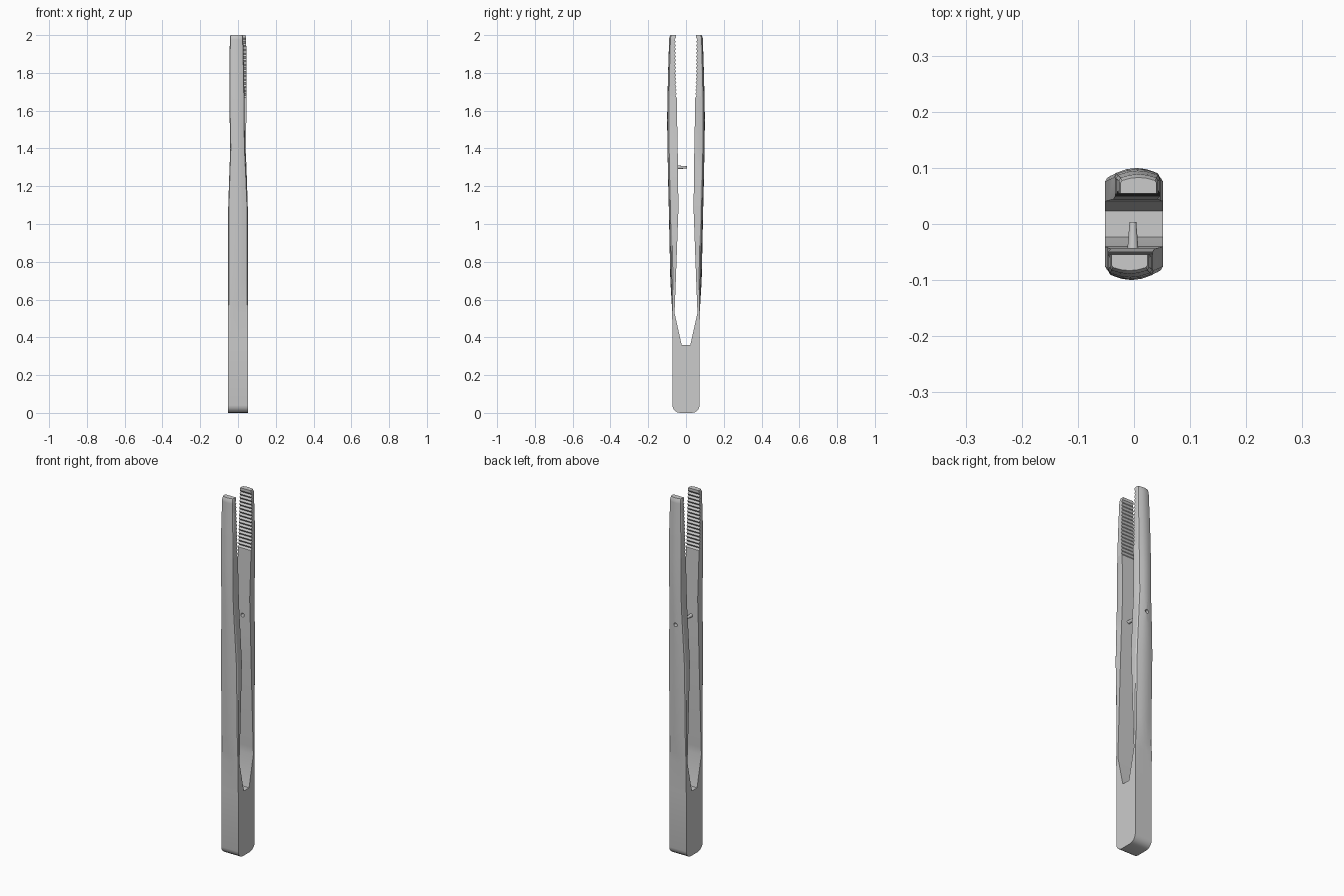
import bpy, bmesh, math
from mathutils import Matrix

if "Cube" in bpy.data.objects:
    bpy.data.objects.remove(bpy.data.objects["Cube"])

# Key sections of one arm: z, inner y, outer y, left x, right x, crown depth
W = 0.052
SECTIONS = [
    (0.000, 0.000, 0.032, -W, W, 0),
    (0.003, 0.000, 0.047, -W, W, 0),
    (0.012, 0.000, 0.060, -W, W, 0),
    (0.025, 0.000, 0.069, -W, W, 0),
    (0.040, 0.000, 0.072, -W, W, 0),
    (0.360, 0.000, 0.072, -W, W, 0),
    (0.360, 0.023, 0.072, -W, W, 0),
    (0.530, 0.061, 0.073, -W, W, 0.000),
    (0.570, 0.059, 0.075, -W, W, 0.003),
    (0.700, 0.054, 0.083, -W, W, 0.014),
    (1.080, 0.040, 0.091, -W, W, 0.016),
    (1.240, 0.042, 0.095, -0.045, 0.047, 0.016),
    (1.400, 0.044, 0.098, -0.037, 0.041, 0.016),
    (1.550, 0.047, 0.100, -0.035, 0.044, 0.016),
    (1.670, 0.049, 0.098, -0.034, 0.046, 0.015),
    (1.800, 0.052, 0.095, -0.032, 0.046, 0.014),
    (1.985, 0.054, 0.089, -0.027, 0.043, 0.012),
    (2.000, 0.054, 0.083, -0.024, 0.040, 0.010),
]
# Crown shape: fraction across the half width, fraction of crown depth
CROWN = [(-1, 1), (-.92, .55), (-.45, .15), (0, 0), (.45, .15), (.92, .55), (1, 1)]


def with_teeth(sections, start=1.67, end=1.985, count=16):
    """Insert alternating peak and valley sections into the gripping zone."""
    out = [s for s in sections if s[0] <= start]
    step = (end - start) / (2 * count)
    for i in range(1, 2 * count + 1):
        z = start + i * step
        a, b = next((a, b) for a, b in zip(sections, sections[1:])
                    if a[0] <= z <= b[0] + 1e-6 and b[0] > a[0])
        t = (z - a[0]) / (b[0] - a[0])
        s = [p + (q - p) * t for p, q in zip(a, b)]
        s[1] += 0.007 * (i % 2)
        out.append(tuple(s))
    return out + [s for s in sections if s[0] > end + 1e-6]


def ring(bm, z, yi, yo, xl, xr, c):
    mid, half = (xl + xr) / 2, (xr - xl) / 2
    pts = [(mid + f * half, yo - d * c) for f, d in CROWN]
    pts = [(xl, yi)] + pts + [(xr, yi)]
    return [bm.verts.new((x, y, z)) for x, y in pts]


def cone(name, r1, r2, depth, location, direction):
    bpy.ops.mesh.primitive_cone_add(vertices=20, radius1=r1, radius2=r2, depth=depth,
                                    location=location, rotation=(-direction * math.pi / 2, 0, 0))
    bpy.context.object.name = name
    return bpy.context.object


# Body: loft half the tool, then turn a copy by 180 degrees for the other arm
bm = bmesh.new()
rings = [ring(bm, *s) for s in with_teeth(SECTIONS)]
for a, b in zip(rings, rings[1:]):
    n = len(a)
    for i in range(n):
        j = (i + 1) % n
        bm.faces.new((a[i], a[j], b[j], b[i]))
bm.faces.new(rings[0])
bm.faces.new(rings[-1])
inside = [f for f in bm.faces if all(abs(v.co.y) < 1e-6 for v in f.verts)]
bmesh.ops.delete(bm, geom=inside, context='FACES')
copy = bmesh.ops.duplicate(bm, geom=bm.verts[:] + bm.edges[:] + bm.faces[:])
bmesh.ops.rotate(bm, verts=[v for v in copy['geom'] if isinstance(v, bmesh.types.BMVert)],
                 cent=(0, 0, 0), matrix=Matrix.Rotation(math.pi, 3, 'Z'))
bmesh.ops.remove_doubles(bm, verts=bm.verts[:], dist=1e-5)
bmesh.ops.dissolve_degenerate(bm, edges=bm.edges[:], dist=1e-6)
bmesh.ops.recalc_face_normals(bm, faces=bm.faces[:])
mesh = bpy.data.meshes.new("tweezer_body")
bm.to_mesh(mesh)
bm.free()
body = bpy.data.objects.new("tweezer_body", mesh)
bpy.context.collection.objects.link(body)

# Alignment hole through the rear arm
cutter = cone("hole_cutter", 0.0105, 0.0105, 0.12, (-0.002, 0.08, 1.3), 1)
mod = body.modifiers.new("hole", 'BOOLEAN')
mod.operation, mod.solver, mod.object = 'DIFFERENCE', 'EXACT', cutter
bpy.context.view_layer.objects.active = body
bpy.ops.object.modifier_apply(modifier="hole")
bpy.data.objects.remove(cutter)

# Tapered alignment pin on the front arm
pin = cone("alignment_pin", 0.0105, 0.006, 0.058, (-0.002, -0.025, 1.3), 1)

# Shading
for ob in (body, pin):
    bpy.ops.object.select_all(action='DESELECT')
    ob.select_set(True)
    bpy.context.view_layer.objects.active = ob
    bpy.ops.object.shade_smooth_by_angle(angle=math.radians(25))
